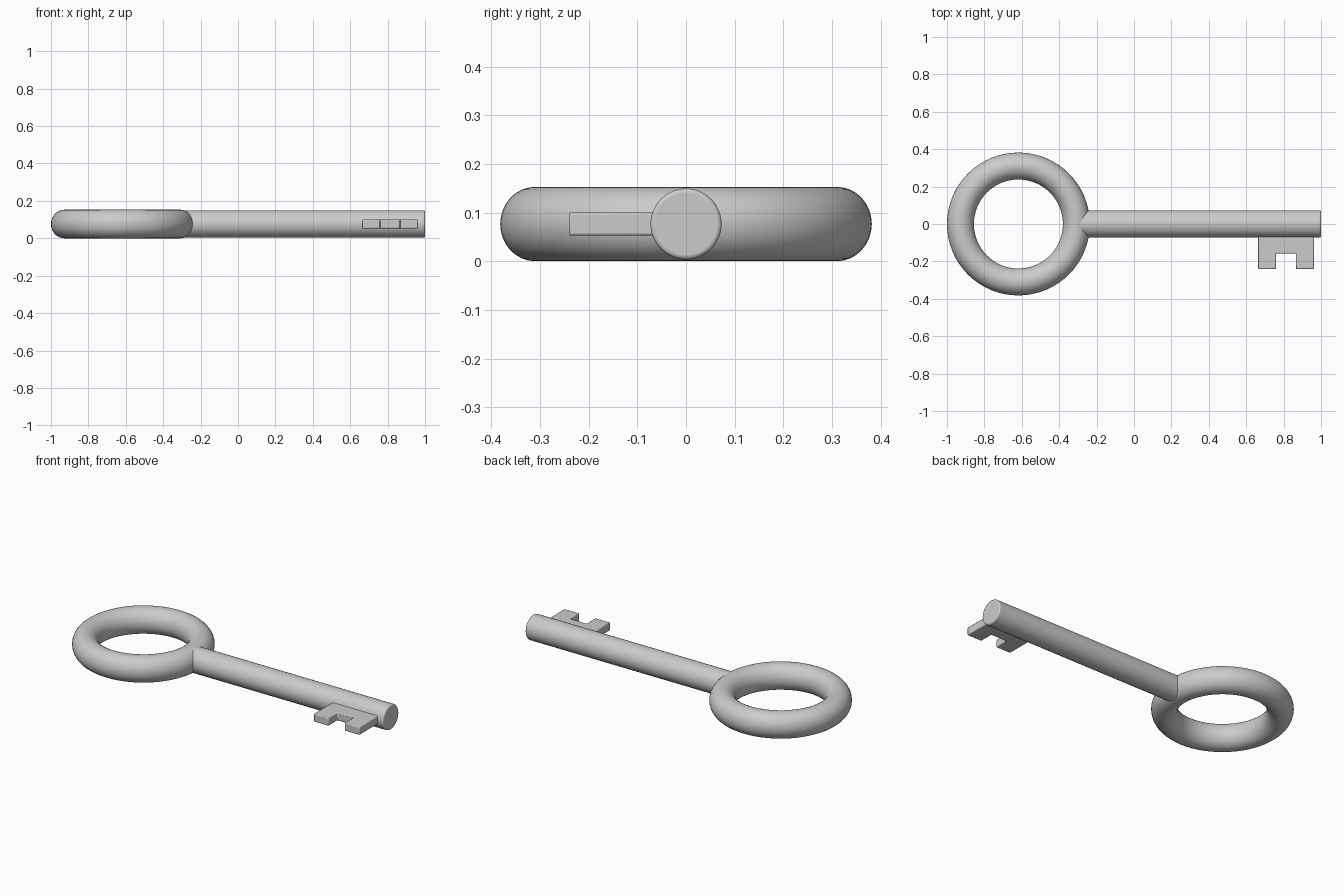
import bpy, bmesh, math

if "Cube" in bpy.data.objects:
    bpy.data.objects.remove(bpy.data.objects["Cube"])

Z = 0.0765  # height of the key's centre line


def finish(obj, bevel, segments):
    if bevel:
        m = obj.modifiers.new("soft_edges", 'BEVEL')
        m.width, m.segments = bevel, segments
        m.limit_method, m.angle_limit = 'ANGLE', math.radians(40)
    bpy.ops.object.select_all(action='DESELECT')
    obj.select_set(True)
    bpy.context.view_layer.objects.active = obj
    bpy.ops.object.shade_smooth_by_angle(angle=math.radians(35))


# ring-shaped handle, slightly taller than wide in section
bpy.ops.mesh.primitive_torus_add(major_segments=64, minor_segments=32,
                                 major_radius=0.310, minor_radius=0.072,
                                 location=(-0.618, 0, Z))
bow = bpy.context.object
bow.name = "ring_handle"
bow.scale.z = Z / 0.072
finish(bow, 0, 1)

# round shaft, starting inside the ring's tube
x0, x1 = -0.31, 1.0
bpy.ops.mesh.primitive_cylinder_add(vertices=48, radius=0.073, depth=x1 - x0,
                                    location=((x0 + x1) / 2, 0, Z),
                                    rotation=(0, math.pi / 2, 0))
shaft = bpy.context.object
shaft.name = "shaft"
finish(shaft, 0.008, 3)

# notched bit: outline extruded through its thickness
outline = [(0.664, 0), (0.664, -0.241), (0.76, -0.241), (0.76, -0.157),
           (0.865, -0.157), (0.865, -0.241), (0.962, -0.241), (0.962, 0)]
bm = bmesh.new()
face = bm.faces.new([bm.verts.new((x, y, Z + 0.0 - 0.024)) for x, y in outline])
ext = bmesh.ops.extrude_face_region(bm, geom=[face])
top = [v for v in ext["geom"] if isinstance(v, bmesh.types.BMVert)]
bmesh.ops.translate(bm, verts=top, vec=(0, 0, 0.048))
bmesh.ops.recalc_face_normals(bm, faces=bm.faces)
mesh = bpy.data.meshes.new("key_bit")
bm.to_mesh(mesh)
bm.free()
bit = bpy.data.objects.new("key_bit", mesh)
bpy.context.collection.objects.link(bit)
finish(bit, 0.005, 2)
